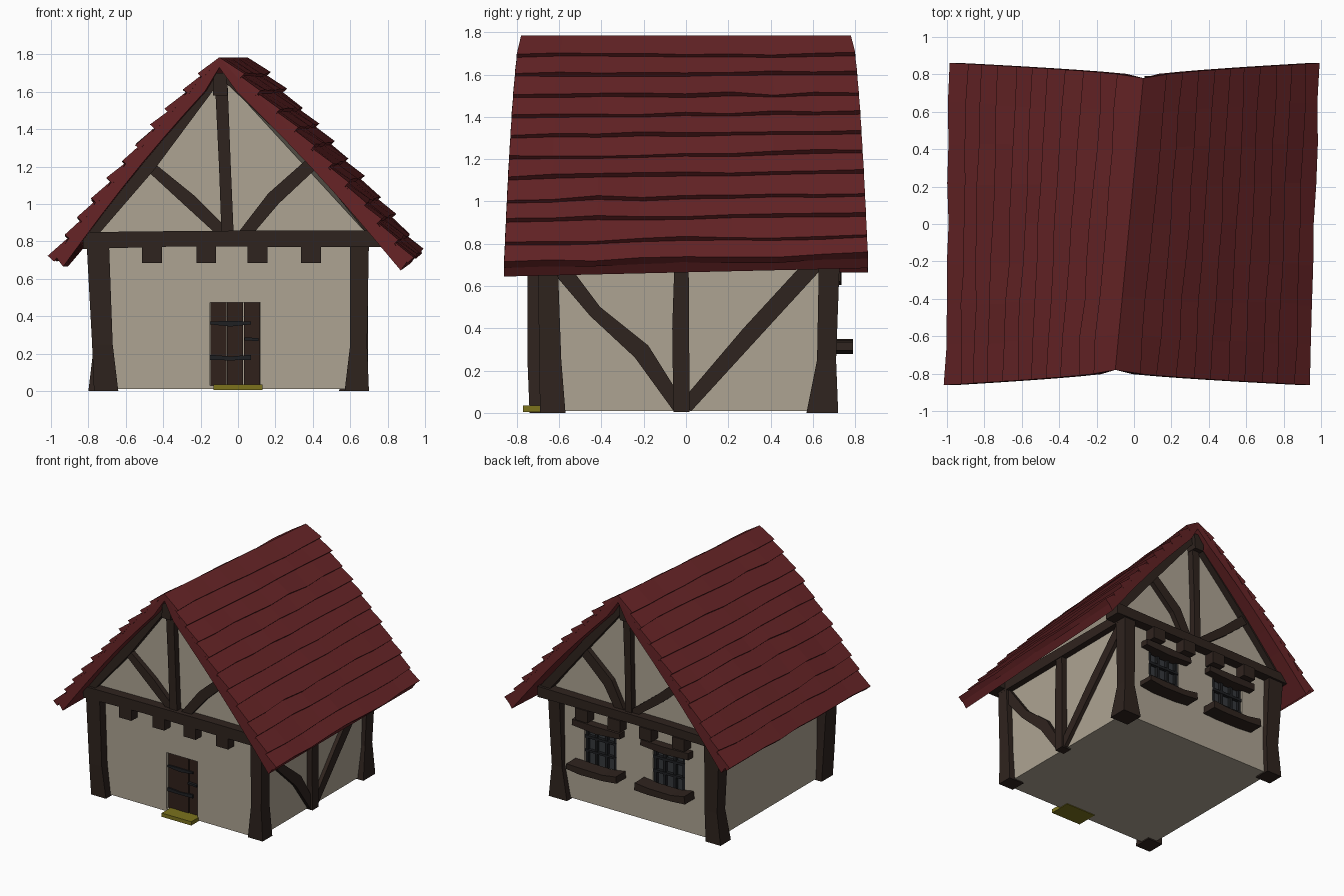
import bpy, bmesh, math, random
from mathutils import Vector

if "Cube" in bpy.data.objects:
    bpy.data.objects.remove(bpy.data.objects["Cube"])

random.seed(4)


def material(name, rgb):
    m = bpy.data.materials.new(name)
    m.diffuse_color = (*rgb, 1)
    m.use_nodes = True
    m.node_tree.nodes["Principled BSDF"].inputs["Base Color"].default_value = m.diffuse_color
    return m


PLASTER = material("plaster", (0.42, 0.37, 0.29))
TIMBER = material("timber", (0.028, 0.017, 0.013))
TILE = material("roof_tile", (0.13, 0.017, 0.019))
DOOR = material("door_wood", (0.03, 0.015, 0.011))
IRON = material("iron", (0.013, 0.014, 0.016))
GLASS = material("glass", (0.035, 0.04, 0.045))
GOLD = material("step_yellow", (0.2, 0.17, 0.012))


def jit(a):
    return random.uniform(-a, a)


def lerp(a, b, f):
    return a + (b - a) * f


def loft(name, loops, mat):
    """Bridge closed loops of equal length and cap both ends."""
    bm = bmesh.new()
    rings = [[bm.verts.new(p) for p in loop] for loop in loops]
    n = len(rings[0])
    for a, b in zip(rings, rings[1:]):
        for i in range(n):
            j = (i + 1) % n
            bm.faces.new((a[i], a[j], b[j], b[i]))
    bm.faces.new(rings[0])
    bm.faces.new(rings[-1])
    bmesh.ops.recalc_face_normals(bm, faces=bm.faces)
    me = bpy.data.meshes.new(name)
    bm.to_mesh(me)
    bm.free()
    ob = bpy.data.objects.new(name, me)
    bpy.context.collection.objects.link(ob)
    if mat:
        me.materials.append(mat)
    return ob


def rect(x0, x1, y0, y1, z):
    return [(x0, y0, z), (x1, y0, z), (x1, y1, z), (x0, y1, z)]


def box(name, x, y, z, mat, j=0.0):
    lo = rect(*x, *y, z[0])
    hi = [(a + jit(j), b + jit(j), c + jit(j)) for a, b, c in rect(*x, *y, z[1])]
    return loft(name, [lo, hi], mat)


def beam(name, pts, width, depth, axis, mat=TIMBER, j=0.006):
    """Timber along a path; depth is measured along the axis vector."""
    pts = [Vector(p) for p in pts]
    n = Vector(axis)
    loops = []
    for i, p in enumerate(pts):
        t = (pts[min(i + 1, len(pts) - 1)] - pts[max(i - 1, 0)]).normalized()
        s = t.cross(n).normalized() * (width / 2 + jit(j))
        d = n * depth / 2
        loops.append([p - s - d, p + s - d, p + s + d, p - s + d])
    return loft(name, loops, mat)


# Plastered body with gables; the ridge drifts sideways from front to back
def house_section(y, apex):
    return [(-0.72, y, 0.01), (0.65, y, 0.01), (0.65, y, 0.79), (0.70, y, 0.83),
            (apex, y, 1.69), (-0.77, y, 0.83), (-0.72, y, 0.79)]


body = loft("walls", [house_section(-0.68, -0.09), house_section(0.67, 0.03)], PLASTER)

# Recesses for the door and the two back windows
WINDOWS = (0.28, -0.32)
cuts = [((-0.15, 0.12), (-0.8, -0.63), (0.03, 0.475))]
cuts += [((c - 0.14, c + 0.14), (0.62, 0.8), (0.31, 0.63)) for c in WINDOWS]
for cut in cuts:
    cutter = box("recess_cutter", *cut, None)
    cutter.hide_render = True
    cutter.hide_viewport = True
    mod = body.modifiers.new("recess", 'BOOLEAN')
    mod.operation = 'DIFFERENCE'
    mod.solver = 'EXACT'
    mod.object = cutter

# Corner posts: bottom, middle and top rectangles
POSTS = {
    "front_left_post": ((-0.77, -0.64, -0.74, -0.60), (-0.78, -0.67, -0.75, -0.61), (-0.81, -0.69, -0.75, -0.62)),
    "front_right_post": ((0.57, 0.70, -0.69, -0.57), (0.60, 0.69, -0.695, -0.59), (0.60, 0.70, -0.70, -0.61)),
    "back_left_post": ((-0.80, -0.67, 0.58, 0.71), (-0.77, -0.66, 0.61, 0.71), (-0.80, -0.67, 0.61, 0.73)),
    "back_right_post": ((0.54, 0.70, 0.57, 0.72), (0.59, 0.68, 0.62, 0.71), (0.60, 0.70, 0.63, 0.73)),
}
for name, secs in POSTS.items():
    loft(name, [rect(*r, z) for r, z in zip(secs, (0, 0.25, 0.80))], TIMBER)

# Gable framing and joist ends, front and back
for label, y, dx, out in (("front", -0.69, 0.0, -1), ("back", 0.68, 0.11, 1)):
    Y = (0, 1, 0)
    p = lambda x, z: (x, y, z)
    beam(label + "_tie_beam", [p(-0.83, 0.805), p(-0.3, 0.815), p(0.3, 0.815), p(0.78, 0.815)], 0.08, 0.13, Y)
    beam(label + "_king_post", [p(-0.055 + dx * .5, 0.82), p(-0.07 + dx * .7, 1.2), p(-0.09 + dx, 1.66)], 0.065, 0.08, Y)
    beam(label + "_ridge_end", [p(-0.095 + dx, 1.58), p(-0.095 + dx, 1.70)], 0.08, 0.15, Y)
    beam(label + "_left_brace", [p(-0.05 + dx * .5, 0.82), p(-0.26, 1.02), p(-0.48, 1.21)], 0.065, 0.06, Y)
    beam(label + "_right_brace", [p(0.02 + dx * .5, 0.82), p(0.19, 1.03), p(0.41, 1.23)], 0.075, 0.06, Y)
    beam(label + "_left_rafter", [p(-0.80, 0.83), p(-0.475, 1.205), p(-0.12 + dx, 1.68)], 0.07, 0.09, Y)
    beam(label + "_right_rafter", [p(0.75, 0.83), p(0.43, 1.22), p(-0.05 + dx, 1.68)], 0.07, 0.09, Y)
    for c in (-0.46, -0.17, 0.105, 0.39):
        ys = sorted((out * 0.6, out * 0.755))
        box(label + "_joist_end", (c - 0.053, c + 0.053), ys, (0.685, 0.78), TIMBER)

# Timbers on the right wall, and wall plates beneath both eaves
X = (1, 0, 0)
beam("side_stud", [(0.655, -0.022, 0.005), (0.655, -0.025, 0.4), (0.655, -0.02, 0.8)], 0.07, 0.08, X)
beam("side_brace_front", [(0.65, -0.035, 0.03), (0.65, -0.21, 0.29), (0.65, -0.43, 0.48), (0.65, -0.63, 0.73)], 0.075, 0.06, X)
beam("side_brace_back", [(0.65, 0.0, 0.03), (0.65, 0.3, 0.37), (0.65, 0.64, 0.74)], 0.075, 0.06, X)
for x in (-0.72, 0.65):
    beam("wall_plate", [(x, -0.68, 0.80), (x, 0.67, 0.80)], 0.08, 0.10, X)

# Door with planks, strap hinges, handle and step
for i in range(3):
    x0 = -0.15 + 0.09 * i
    box("door_plank", (x0 + 0.002, x0 + 0.088), (-0.66 + jit(0.004), -0.625), (0.03, 0.475), DOOR)
for z in (0.18, 0.365):
    beam("door_hinge", [(-0.15, -0.664, z), (-0.04, -0.664, z - 0.005), (0.07, -0.664, z)], 0.022, 0.012, (0, 1, 0), IRON, 0.005)
beam("door_handle", [(0.035, -0.67, 0.28), (0.11, -0.67, 0.275)], 0.016, 0.02, (0, 1, 0), IRON, 0)
box("door_step", (-0.13, 0.13), (-0.77, -0.60), (0.005, 0.035), GOLD)

# Back windows: glass, lattice, lintel and sill
for c in WINDOWS:
    box("window_glass", (c - 0.14, c + 0.14), (0.61, 0.635), (0.31, 0.63), GLASS)
    for dx in (-0.125, -0.045, 0.045, 0.125):
        beam("window_bar", [(c + dx, 0.65, 0.31), (c + dx, 0.65, 0.63)], 0.02, 0.025, (0, 1, 0), IRON, 0.002)
    for z in (0.42, 0.53):
        beam("window_crossbar", [(c - 0.14, 0.655, z), (c + 0.14, 0.655, z)], 0.02, 0.025, (0, 1, 0), IRON, 0.002)
    beam("window_lintel", [(c - 0.21, 0.685, 0.64), (c, 0.69, 0.635), (c + 0.21, 0.685, 0.645)], 0.05, 0.09, (0, 1, 0))
    beam("window_sill", [(c - 0.22, 0.73, 0.32), (c - 0.1, 0.73, 0.305), (c + 0.1, 0.73, 0.305), (c + 0.22, 0.73, 0.315)], 0.05, 0.12, (0, 1, 0))


# Roof surface: side -1/1, t from ridge to eave, v from front to back, lift off the surface
def roof(side, t, v, lift=0.0):
    ridge = lerp(-0.10, 0.05, v)
    if side < 0:
        ex, ez = lerp(-0.975, -0.95, v), 0.72
    else:
        ex, ez = lerp(0.91, 0.965, v), lerp(0.70, 0.74, v)
    lift += 0.025 * math.sin(math.pi * min(t, 1))
    y = lerp(-1, 1, v) * (0.78 + 0.08 * max(t, 0) ** 0.6)
    return Vector((lerp(ridge, ex, t) + side * 0.74 * lift * min(1, t * 12),
                   y, lerp(1.785, ez, t) + 0.67 * lift))


ROWS, COLS = 11, 8
for side, label in ((-1, "left"), (1, "right")):
    ts = [i / 8 for i in range(9)]
    loops = []
    for k in range(COLS + 1):
        v = k / COLS
        under = [roof(side, t, v) - Vector((side * 0.04 * min(1, t * 12), 0, 0.055)) for t in ts]
        loops.append([roof(side, t, v) for t in ts] + under[::-1])
    loft(label + "_roof_deck", loops, TILE)
    # Overlapping tile courses with an uneven lower edge
    for r in range(ROWS):
        t0, t1 = r / ROWS, (r + 1) / ROWS
        loops = []
        over = 0.012 + jit(0.006)
        for k in range(COLS + 1):
            v = k / COLS + (jit(0.004) if 0 < k < COLS else 0)
            t = t1 + over + jit(0.006)
            up = 0.03 + jit(0.006)
            loops.append([roof(side, t0, v, 0.004 if r else 0), roof(side, t, v, up), roof(side, t, v, -0.012)])
        loft(label + "_tile_course", loops, TILE)
